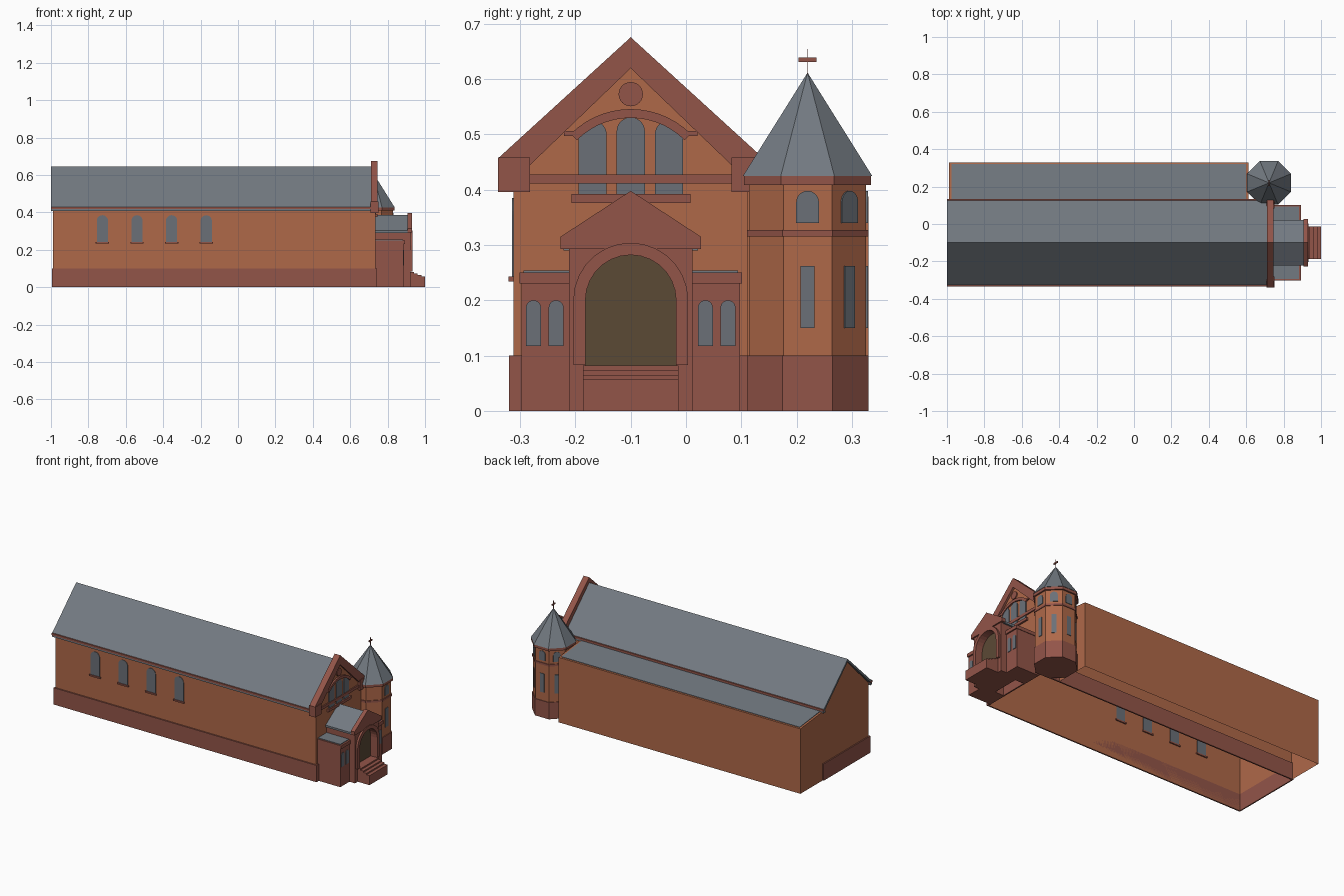
import bpy, bmesh
from math import pi, cos, sin
from mathutils import Matrix

cube = bpy.data.objects.get("Cube")
if cube:
    bpy.data.objects.remove(cube)


def material(name, rgb):
    m = bpy.data.materials.new(name)
    m.use_nodes = True
    m.diffuse_color = (*rgb, 1)
    node = next(n for n in m.node_tree.nodes if n.type == 'BSDF_PRINCIPLED')
    node.inputs["Base Color"].default_value = (*rgb, 1)
    node.inputs["Roughness"].default_value = 0.9
    return m


BRICK = material("orange brick", (0.43, 0.14, 0.066))
STONE = material("red sandstone", (0.29, 0.09, 0.066))
SLATE = material("grey slate", (0.17, 0.193, 0.22))
GLASS = material("window glass", (0.145, 0.163, 0.187))
DOOR = material("dark door", (0.105, 0.068, 0.036))

MID = -0.1  # y of the nave and porch centre line
PLACE = {'x': lambda p, t: (t, p[0], p[1]),
         'y': lambda p, t: (p[0], t, p[1]),
         'z': lambda p, t: (p[0], p[1], t)}


def prism(name, pts, axis, a, b, mat, open_base=False, matrix=None):
    """Extrude a flat outline along an axis from a to b."""
    bm = bmesh.new()
    lo, hi = ([bm.verts.new(PLACE[axis](p, t)) for p in pts] for t in (a, b))
    bm.faces.new(lo)
    bm.faces.new(hi)
    n = len(pts)
    for i in range(n):
        j = (i + 1) % n
        bm.faces.new((lo[i], lo[j], hi[j], hi[i]))
    bmesh.ops.recalc_face_normals(bm, faces=bm.faces)
    if open_base:
        base = [f for f in bm.faces if f.normal.z < -0.9]
        bmesh.ops.delete(bm, geom=base, context='FACES')
    if matrix:
        bm.transform(matrix)
    mesh = bpy.data.meshes.new(name)
    bm.to_mesh(mesh)
    bm.free()
    mesh.materials.append(mat)
    obj = bpy.data.objects.new(name, mesh)
    bpy.context.collection.objects.link(obj)
    return obj


def box(name, x, y, z, mat):
    return prism(name, [(x[0], y[0]), (x[1], y[0]), (x[1], y[1]), (x[0], y[1])], 'z', *z, mat)


def arc(c, z, r, a, b, n=14):
    return [(c + r * cos(a + (b - a) * i / n), z + r * sin(a + (b - a) * i / n))
            for i in range(n + 1)]


def arched(c, w, z0, z1):
    """Round-headed window outline."""
    r = w / 2
    return [(c - r, z0), (c + r, z0)] + arc(c, z1 - r, r, 0, pi)


def gable(half, eave, peak, base):
    return [(MID - half, base), (MID - half, eave), (MID, peak),
            (MID + half, eave), (MID + half, base)]


def chevron(half, eave, peak, in_half, in_eave, in_peak):
    return [(MID - half, eave), (MID, peak), (MID + half, eave),
            (MID + in_half, in_eave), (MID, in_peak), (MID - in_half, in_eave)]


# Nave: open-based walls, roof, eaves and plinth
prism("nave_walls", gable(0.212, 0.42, 0.63, 0), 'x', -0.988, 0.735, BRICK, True)
prism("nave_roof", chevron(0.228, 0.428, 0.645, 0.222, 0.416, 0.63), 'x', -1, 0.725, SLATE)
for side, label in ((-1, "right"), (1, "left")):
    y = MID + side * 0.225
    box(label + "_gutter", (-1, 0.715), sorted((y - side * .01, y + side * .008)), (0.418, 0.43), STONE)
    box(label + "_eave_board", (-1, 0.715), sorted((y - side * .013, y + side * .003)), (0.407, 0.418), SLATE)
    y = MID + side * 0.212
    box(label + "_plinth", (-0.995, 0.742), sorted((y, y + side * 0.008)), (0, 0.1), STONE)
box("end_plinth", (-0.995, -0.988), (-0.32, 0.12), (0, 0.1), STONE)
box("facade_plinth", (0.735, 0.743), (-0.32, 0.12), (0, 0.1), STONE)

# Nave side windows with sills
for i in range(4):
    x = -0.725 + i * 0.185
    prism("nave_window", arched(x, 0.06, 0.243, 0.385), 'y', -0.315, -0.31, GLASS)
    box("nave_sill", (x - 0.036, x + 0.036), (-0.321, -0.305), (0.234, 0.243), STONE)

# Side aisle with a shallow lean-to roof
prism("aisle_walls", [(0.112, 0), (0.33, 0), (0.33, 0.388), (0.112, 0.412)],
      'x', -0.988, 0.612, BRICK, True)
prism("aisle_roof", [(0.125, 0.408), (0.32, 0.387), (0.32, 0.392), (0.125, 0.414)],
      'x', -0.976, 0.6, SLATE)

# Facade gable
prism("gable_coping", chevron(0.24, 0.457, 0.676, 0.182, 0.445, 0.62), 'x', 0.71, 0.747, STONE)
for y in (MID - 0.24, MID + 0.182):
    box("gable_kneeler", (0.708, 0.75), (y, y + 0.058), (0.396, 0.458), STONE)
box("facade_band", (0.73, 0.742), (-0.283, 0.085), (0.411, 0.428), STONE)
box("facade_sill", (0.73, 0.746), (-0.207, 0.008), (0.376, 0.392), STONE)
prism("roundel", arc(MID, 0.573, 0.022, 0, 2 * pi * 23 / 24, 23), 'x', 0.73, 0.741, STONE)
for offset, top in ((-0.069, 0.525), (0, 0.531), (0.069, 0.525)):
    # The band crosses behind the glass
    prism("facade_window", arched(MID + offset, 0.051, 0.392, top), 'x', 0.734, 0.739, GLASS)
prism("facade_arch", arc(MID, 0.392, 0.154, pi * 0.25, pi * 0.75)
      + arc(MID, 0.392, 0.138, pi * 0.75, pi * 0.25), 'x', 0.73, 0.744, STONE)
for side in (-1, 1):
    y = MID + side * 0.112
    box("arch_foot", (0.73, 0.744), (y - 0.009, y + 0.009), (0.497, 0.506), STONE)

# Porch with an arched opening
opening = [(MID + 0.082, 0)] + arc(MID, 0.2, 0.082, 0, pi) + [(MID - 0.082, 0)]
prism("porch_walls", [(MID - 0.112, 0), (MID - 0.112, 0.3), (MID + 0.112, 0.3),
                      (MID + 0.112, 0)] + opening, 'x', 0.735, 0.922, STONE)
prism("porch_pediment", gable(0.127, 0.315, 0.398, 0.293), 'x', 0.905, 0.93, STONE)
prism("porch_roof", gable(0.122, 0.302, 0.385, 0.29), 'x', 0.735, 0.908, SLATE)
prism("porch_arch_moulding", [(MID + 0.104, 0.083)] + arc(MID, 0.2, 0.104, 0, pi)
      + [(MID - 0.104, 0.083), (MID - 0.082, 0.083)] + arc(MID, 0.2, 0.082, pi, 0)
      + [(MID + 0.082, 0.083)], 'x', 0.915, 0.934, STONE)
prism("porch_door", arched(MID, 0.164, 0.08, 0.282), 'x', 0.885, 0.89, DOOR)
for i, x in enumerate((0.94, 0.96, 0.98, 1.0)):
    box("porch_step", (0.8, x), (MID - 0.086, MID + 0.086), (0, 0.082 - i * 0.0085), STONE)

# Low wings either side of the porch
for side in (-1, 1):
    def span(a, b):
        return sorted((MID + side * a, MID + side * b))
    box("wing_walls", (0.735, 0.885), span(0.11, 0.198), (0, 0.23), STONE)
    box("wing_cornice", (0.735, 0.893), span(0.11, 0.201), (0.23, 0.25), STONE)
    box("wing_roof", (0.735, 0.882), span(0.112, 0.194), (0.249, 0.254), SLATE)
    for offset in (0.135, 0.176):
        prism("wing_window", arched(MID + side * offset, 0.027, 0.117, 0.2), 'x', 0.883, 0.888, GLASS)

# Octagonal stair tower
TX, TY = 0.722, 0.22


def octagon(name, apothem, z0, z1, mat, top=None):
    k = 1 / cos(pi / 8)
    bpy.ops.mesh.primitive_cone_add(
        vertices=8, radius1=apothem * k, radius2=(apothem if top is None else top) * k,
        depth=z1 - z0, location=(TX, TY, (z0 + z1) / 2), rotation=(0, 0, pi / 8))
    obj = bpy.context.object
    obj.name = name
    obj.data.materials.append(mat)


octagon("tower_plinth", 0.11, 0, 0.1, STONE)
octagon("tower_walls", 0.106, 0.1, 0.412, BRICK)
octagon("tower_band", 0.11, 0.315, 0.327, STONE)
octagon("tower_cornice", 0.115, 0.409, 0.425, STONE)
octagon("tower_roof", 0.117, 0.425, 0.612, SLATE, top=0)
for i in range(4):
    turn = Matrix.Translation((TX, TY, 0)) @ Matrix.Rotation(i * pi / 4, 4, 'Z')
    prism("tower_upper_window", arched(0, 0.041, 0.34, 0.398), 'x', 0.104, 0.109, GLASS, matrix=turn)
    prism("tower_slit_window", [(-.013, .15), (.013, .15), (.013, .262), (-.013, .262)],
          'x', 0.104, 0.109, GLASS, matrix=turn)
box("finial_pole", (TX - 0.002, TX + 0.002), (TY - 0.0005, TY + 0.0005), (0.6, 0.655), STONE)
box("finial_bar", (TX - 0.003, TX + 0.003), (TY - 0.016, TY + 0.016), (0.631, 0.639), STONE)
